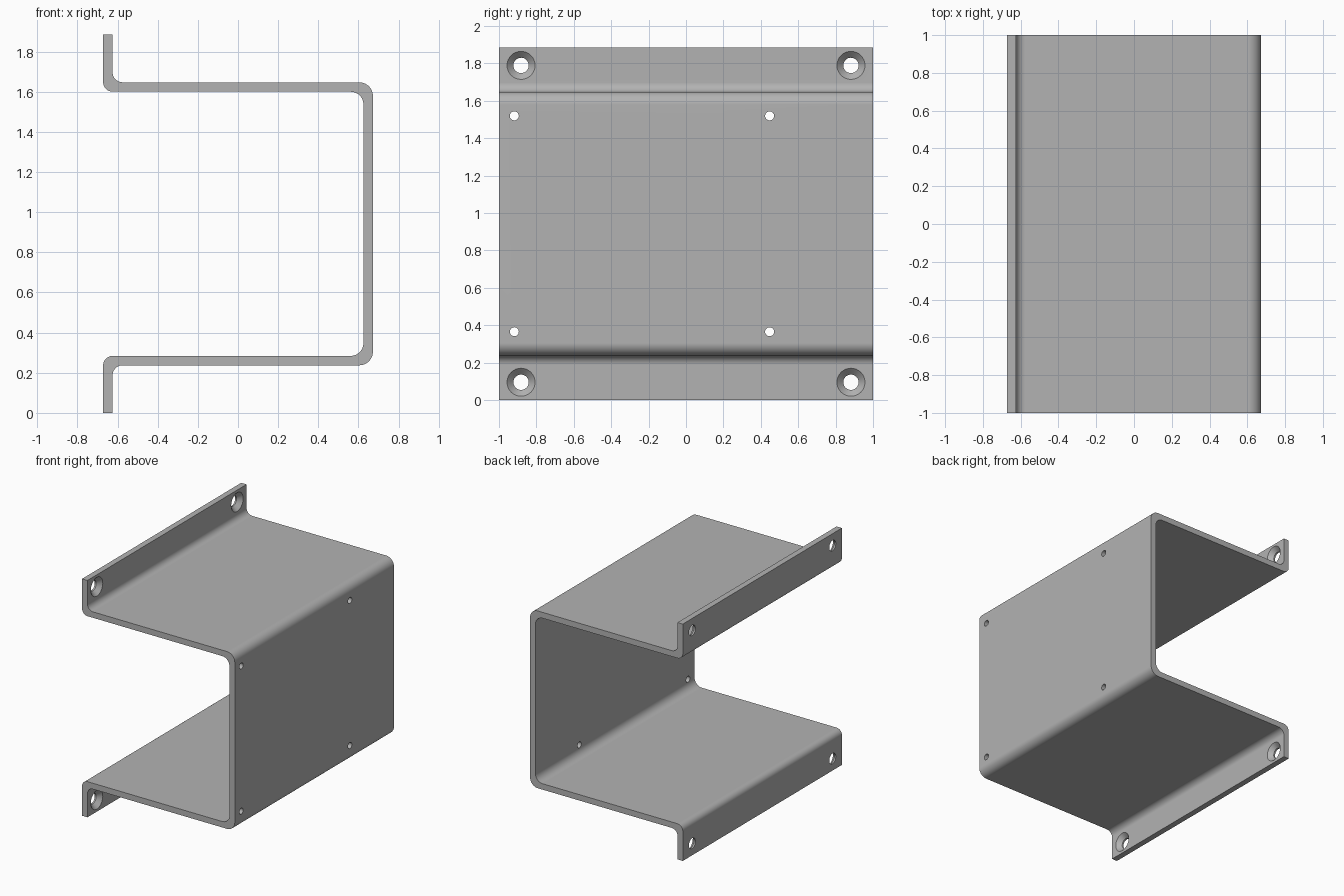
import bpy, bmesh, math
from mathutils import Vector

cube = bpy.data.objects.get("Cube")
if cube:
    bpy.data.objects.remove(cube, do_unlink=True)

HEIGHT, LENGTH, OUT, T = 1.884, 2.0, 0.672, 0.047
SHELF = 0.237          # underside of the lower shelf
MID = HEIGHT / 2

steel = bpy.data.materials.new("grey steel")
steel.use_nodes = True
grey = (0.45, 0.45, 0.45, 1)
steel.diffuse_color = grey
steel.node_tree.nodes["Principled BSDF"].inputs["Base Color"].default_value = grey


def make_object(name, bm):
    bmesh.ops.recalc_face_normals(bm, faces=bm.faces)
    mesh = bpy.data.meshes.new(name)
    bm.to_mesh(mesh)
    bm.free()
    mesh.materials.append(steel)
    obj = bpy.data.objects.new(name, mesh)
    bpy.context.collection.objects.link(obj)
    return obj


def fillet(prev, corner, nxt, radius, steps=10):
    """Arc points rounding a right-angled corner."""
    c = Vector(corner)
    a = (Vector(prev) - c).normalized() * radius
    b = (Vector(nxt) - c).normalized() * radius
    angles = [math.pi / 2 * i / steps for i in range(steps + 1)]
    return [c + a * (1 - math.sin(t)) + b * (1 - math.cos(t)) for t in angles]


# Bent sheet section: lower half outline, outside then inside
outside = [(-OUT + T, 0, 0), (-OUT + T, SHELF, 0.05),
           (OUT, SHELF, 0.068), (OUT, MID, 0)]
inside = [(OUT - T, MID, 0), (OUT - T, SHELF + T, 0.064),
          (-OUT, SHELF + T, 0.048), (-OUT, 0, 0)]


def rounded(path):
    pts = []
    for i, (x, z, r) in enumerate(path):
        if r:
            pts += fillet(path[i - 1][:2], (x, z), path[i + 1][:2], r)
        else:
            pts.append(Vector((x, z)))
    return pts


def flipped(pts):
    return [Vector((p.x, HEIGHT - p.y)) for p in reversed(pts)]


lower_out, lower_in = rounded(outside), rounded(inside)
section = lower_out[:-1] + flipped(lower_out)[1:] + flipped(lower_in)[:-1] + lower_in[1:]

bm = bmesh.new()
face = bm.faces.new([bm.verts.new((p.x, -LENGTH / 2, p.y)) for p in section])
ext = bmesh.ops.extrude_face_region(bm, geom=[face], use_keep_orig=True)
bmesh.ops.translate(bm, vec=(0, LENGTH, 0),
                    verts=[v for v in ext["geom"] if isinstance(v, bmesh.types.BMVert)])
bracket = make_object("bracket", bm)


def turned_plug(bm, y, z, profile, sides=32):
    """Closed solid turned about an x-directed axis, profile = (x, radius)."""
    rings = []
    for x, r in profile:
        rings.append([bm.verts.new((x, y + r * math.cos(math.tau * k / sides),
                                    z + r * math.sin(math.tau * k / sides)))
                      for k in range(sides)])
    for a, b in zip(rings, rings[1:]):
        for k in range(sides):
            j = (k + 1) % sides
            bm.faces.new((a[k], a[j], b[j], b[k]))
    bm.faces.new(rings[0])
    bm.faces.new(rings[-1])


# Countersunk flange holes and plain wall holes
holes = bmesh.new()
face_x = -OUT + T
sink = [(-OUT - 0.05, 0.041), (face_x - 0.034, 0.041),
        (face_x, 0.075), (face_x + 0.02, 0.075)]
plain = [(OUT - T - 0.05, 0.024), (OUT + 0.05, 0.024)]
for mirror in (False, True):
    def level(z):
        return HEIGHT - z if mirror else z
    for y in (-0.882, 0.882):
        turned_plug(holes, y, level(0.095), sink)
    for y in (-0.918, 0.447):
        turned_plug(holes, y, level(0.365), plain)
cutter = make_object("hole_cutter", holes)
cutter.hide_render = True

bpy.ops.object.select_all(action='DESELECT')
bracket.select_set(True)
bpy.context.view_layer.objects.active = bracket
cut = bracket.modifiers.new("holes", 'BOOLEAN')
cut.operation, cut.solver, cut.object = 'DIFFERENCE', 'EXACT', cutter
bpy.ops.object.modifier_apply(modifier=cut.name)
bpy.data.objects.remove(cutter, do_unlink=True)

# Smooth bends, flat sheets
bpy.ops.object.shade_smooth_by_angle(angle=math.radians(30))
weighted = bracket.modifiers.new("flat sheets", 'WEIGHTED_NORMAL')
weighted.keep_sharp = True
